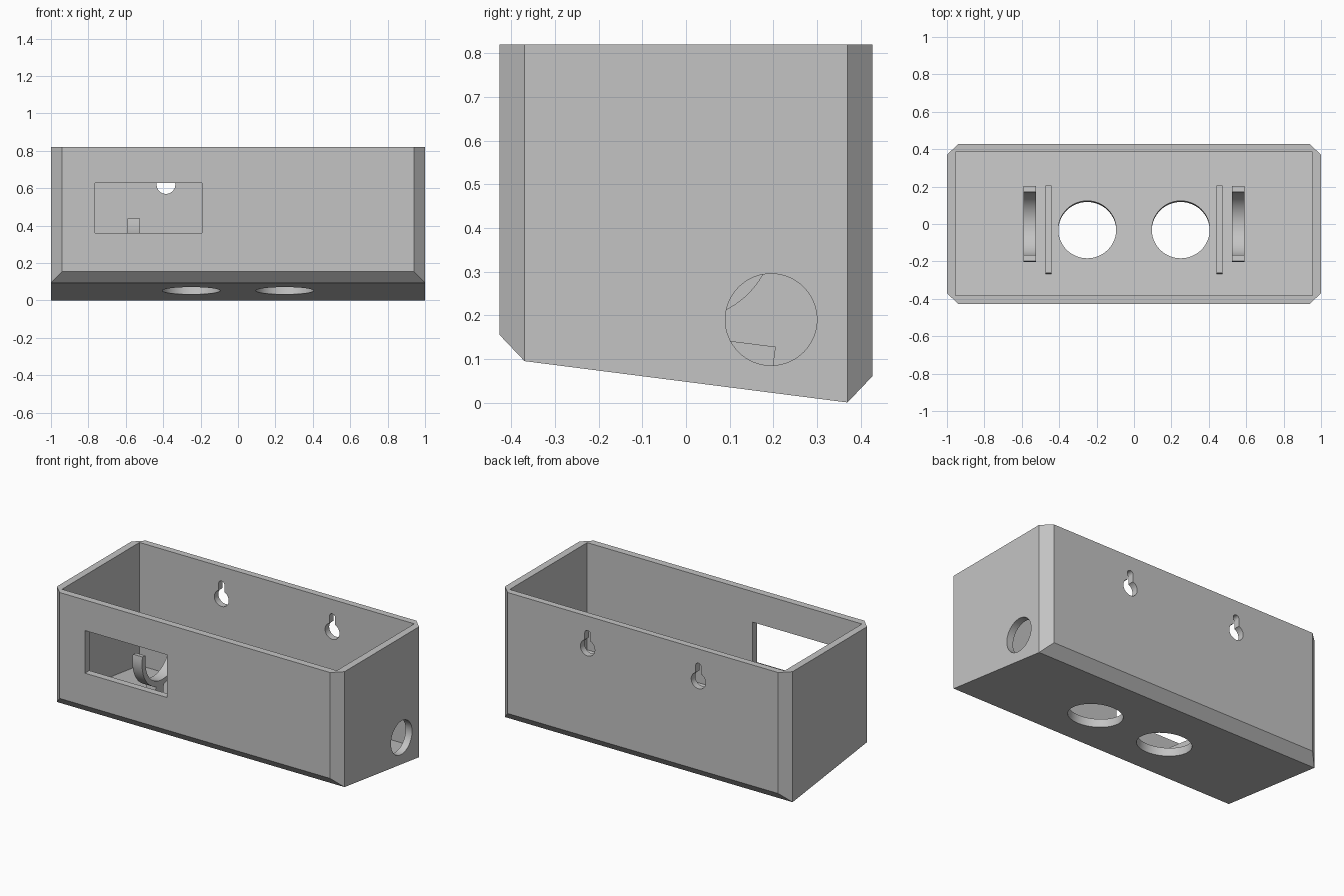
import bpy, bmesh
from math import sin, cos, pi, atan, asin
from mathutils import Matrix, Vector

cube = bpy.data.objects.get("Cube")
if cube:
    bpy.data.objects.remove(cube, do_unlink=True)

grey = bpy.data.materials.new("plain grey")
grey.use_nodes = True
grey.diffuse_color = (0.55, 0.55, 0.55, 1)
grey.node_tree.nodes["Principled BSDF"].inputs["Base Color"].default_value = grey.diffuse_color

TOP = 0.82
SLOPE = 0.128
THICK = 0.05


def underside(y):
    """Height of the sloping underside."""
    return 0.0475 - SLOPE * y


# Frame whose origin is on the inner floor and whose z is square to it
TILT = Matrix.Rotation(-atan(SLOPE), 4, "X")
FLOOR = Matrix.Translation((0, 0, underside(0) + THICK)) @ TILT


def finish(name, bm, matrix=Matrix()):
    bmesh.ops.recalc_face_normals(bm, faces=bm.faces[:])
    bm.transform(matrix)
    mesh = bpy.data.meshes.new(name)
    bm.to_mesh(mesh)
    bm.free()
    obj = bpy.data.objects.new(name, mesh)
    bpy.context.collection.objects.link(obj)
    mesh.materials.append(grey)
    return obj


def prism(name, outline, extrude, matrix=Matrix()):
    """Sweep a closed flat outline along a vector."""
    bm = bmesh.new()
    push = Vector(extrude)
    start = [bm.verts.new(p) for p in outline]
    end = [bm.verts.new(Vector(p) + push) for p in outline]
    bm.faces.new(start)
    bm.faces.new(end)
    for i in range(len(start)):
        j = i - 1
        bm.faces.new((start[j], start[i], end[i], end[j]))
    return finish(name, bm, matrix)


def box(name, x0, x1, y0, y1, z0, z1, matrix=Matrix()):
    base = [(x0, y0, z0), (x1, y0, z0), (x1, y1, z0), (x0, y1, z0)]
    return prism(name, base, (0, 0, z1 - z0), matrix)


def arc(cu, cv, r, a0, a1, n):
    return [(cu + r * cos(a0 + (a1 - a0) * i / n),
             cv + r * sin(a0 + (a1 - a0) * i / n)) for i in range(n + 1)]


def circle(cu, cv, r, n=64):
    return arc(cu, cv, r, 0, 2 * pi, n)[:-1]


def activate(obj):
    bpy.ops.object.select_all(action="DESELECT")
    obj.select_set(True)
    bpy.context.view_layer.objects.active = obj


def cut(target, cutter):
    cutter.hide_render = True
    mod = target.modifiers.new("cut", "BOOLEAN")
    mod.operation = "DIFFERENCE"
    mod.solver = "EXACT"
    mod.object = cutter
    activate(target)
    bpy.ops.object.modifier_apply(modifier=mod.name)
    bpy.data.objects.remove(cutter, do_unlink=True)


# Outer housing: chamfered plan with a sloping, chamfered underside
X, XC, Y, YC = 1.0, 0.94, 0.427, 0.37
plan = [(-XC, -Y), (XC, -Y), (X, -YC), (X, YC), (XC, Y), (-XC, Y), (-X, YC), (-X, -YC)]
bm = bmesh.new()
low = []
for x, y in plan:
    z = underside(max(-YC, min(YC, y))) + (0.06 if abs(y) > YC else 0)
    low.append(bm.verts.new((x, y, z)))
high = [bm.verts.new((x, y, TOP)) for x, y in plan]
bm.faces.new(high)
for i in range(len(plan)):
    bm.faces.new((low[i - 1], low[i], high[i], high[i - 1]))
for quad in ((0, 1, 2, 7), (7, 2, 3, 6), (6, 3, 4, 5)):
    bm.faces.new([low[i] for i in quad])
housing = finish("housing", bm)

# Open interior with a floor parallel to the underside
side = [(-0.955, y, z) for y, z in (
    (-0.383, underside(-0.383) + THICK), (0.386, underside(0.386) + THICK),
    (0.386, TOP + 0.1), (-0.383, TOP + 0.1))]
cut(housing, prism("interior_cutter", side, (1.91, 0, 0)))

# Front window
cut(housing, box("window_cutter", -0.765, -0.193, -0.6, -0.2, 0.36, 0.628))

# Round cable hole in one end
ring = [(0.8, y, z) for y, z in circle(0.195, 0.19, 0.105)]
cut(housing, prism("cable_cutter", ring, (0.4, 0, 0)))

# Keyhole slots in the back wall, round holes through the floor
r, w = 0.05, 0.02
lean = asin(w / r)
for s in (-1, 1):
    keyhole = arc(0, 0.62, r, pi / 2 + lean, 2.5 * pi - lean, 40)
    keyhole += arc(0, 0.71, w, 0, pi, 16)
    outline = [(s * 0.385 + u, 0.3, v) for u, v in keyhole]
    cut(housing, prism("keyhole_cutter", outline, (0, 0.3, 0)))
    outline = [(u, v, -0.15) for u, v in circle(s * 0.25, -0.03, 0.155)]
    cut(housing, prism("floor_cutter", outline, (0, 0, 0.25), FLOOR))

# Low ribs and half-round cradles on short stems, mirrored
CRADLE = Matrix.Translation((0, 0, 0.393)) @ TILT
fittings = []
for s, label in ((1, "left"), (-1, "right")):
    xs = sorted((s * 0.44, s * 0.474))
    fittings.append(box(label + "_rib", *xs, -0.27, 0.2, -0.02, 0.056, FLOOR))

    xs = sorted((s * 0.525, s * 0.592))
    lip = 0.02
    half = [(-0.203, lip)] + arc(0, 0, 0.203, pi, 2 * pi, 40) + [(0.203, lip)]
    half += [(0.17, lip)] + arc(0, 0, 0.17, 2 * pi, pi, 40) + [(-0.17, lip)]
    outline = [(xs[0], u, v) for u, v in half]
    fittings.append(prism(label + "_cradle", outline, (xs[1] - xs[0], 0, 0), CRADLE))
    fittings.append(box(label + "_cradle_stem", *xs, -0.04, 0.04, -0.31, -0.185, CRADLE))

for obj in [housing] + fittings:
    activate(obj)
    bpy.ops.object.shade_smooth_by_angle(angle=pi / 6)
bpy.ops.object.select_all(action="DESELECT")
